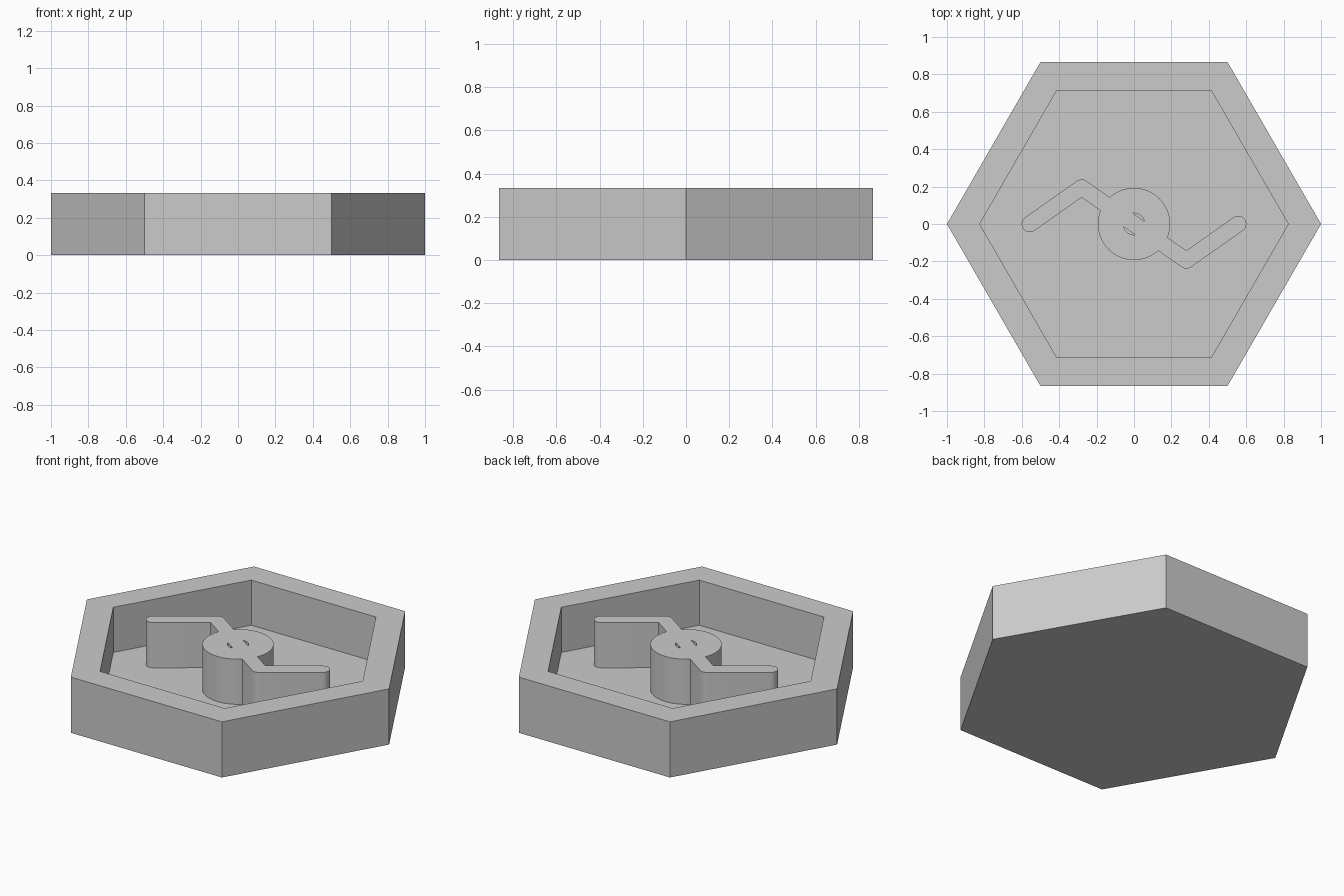
import bpy, bmesh
from math import sin, cos, pi, radians
from mathutils import Vector

cube = bpy.data.objects.get("Cube")
if cube:
    bpy.data.objects.remove(cube, do_unlink=True)

HEIGHT, FLOOR = 0.333, 0.063
BAR = 0.0435                      # half width of the bent bar

grey = bpy.data.materials.new("plain grey")
grey.use_nodes = True
grey.diffuse_color = (0.6, 0.6, 0.6, 1)
grey.node_tree.nodes["Principled BSDF"].inputs["Base Color"].default_value = (0.6, 0.6, 0.6, 1)


def arc(centre, radius, start, end, steps):
    """Points along an arc, angles in degrees."""
    angles = [radians(start + (end - start) * i / steps) for i in range(steps + 1)]
    return [Vector((centre[0] + radius * cos(a), centre[1] + radius * sin(a))) for a in angles]


def prism(name, outline, bottom, top):
    """Extrude a closed outline between two heights."""
    bm = bmesh.new()
    face = bm.faces.new([bm.verts.new((p.x, p.y, bottom)) for p in outline])
    grown = bmesh.ops.extrude_face_region(bm, geom=[face])["geom"]
    verts = [v for v in grown if isinstance(v, bmesh.types.BMVert)]
    bmesh.ops.translate(bm, verts=verts, vec=(0, 0, top - bottom))
    bmesh.ops.recalc_face_normals(bm, faces=bm.faces)
    mesh = bpy.data.meshes.new(name)
    bm.to_mesh(mesh)
    bm.free()
    mesh.materials.append(grey)
    obj = bpy.data.objects.new(name, mesh)
    bpy.context.collection.objects.link(obj)
    return obj


def combine(target, other, operation):
    """Apply a boolean and remove the helper."""
    mod = target.modifiers.new(operation, 'BOOLEAN')
    mod.operation, mod.solver, mod.object = operation, 'EXACT', other
    bpy.context.view_layer.objects.active = target
    bpy.ops.object.modifier_apply(modifier=mod.name)
    bpy.data.objects.remove(other, do_unlink=True)


# Hexagonal tray with a recessed floor
tray = prism("hexagonal_tray", arc((0, 0), 1, 0, 300, 5), 0, HEIGHT)
recess = prism("recess_cutter", arc((0, 0), 0.825, 0, 300, 5), FLOOR, HEIGHT + 0.1)
combine(tray, recess, 'DIFFERENCE')

# Round hub with a centre bore
hub = prism("hub_and_bent_bar", arc((0, 0), 0.193, 0, 355, 71), FLOOR, HEIGHT)
bore = prism("bore_cutter", arc((0, 0), 0.058, 0, 350, 35), FLOOR - 0.1, HEIGHT + 0.1)
combine(hub, bore, 'DIFFERENCE')

# Bent bar across the hub: one arm outline, repeated by half a turn
elbow, tip = Vector((-0.28, 0.195)), Vector((-0.557, 0))
half = arc(elbow, BAR, 55, 125, 8) + arc(tip, BAR, 125, 305, 18)
half.append(elbow - Vector((0, BAR / cos(radians(35)))))
bar = prism("bent_bar", half + [-p for p in half], FLOOR, HEIGHT)
combine(hub, bar, 'UNION')

# Smooth curved walls, keep the edges sharp
bpy.ops.object.select_all(action='DESELECT')
hub.select_set(True)
bpy.context.view_layer.objects.active = hub
bpy.ops.object.shade_smooth_by_angle(angle=radians(30))
